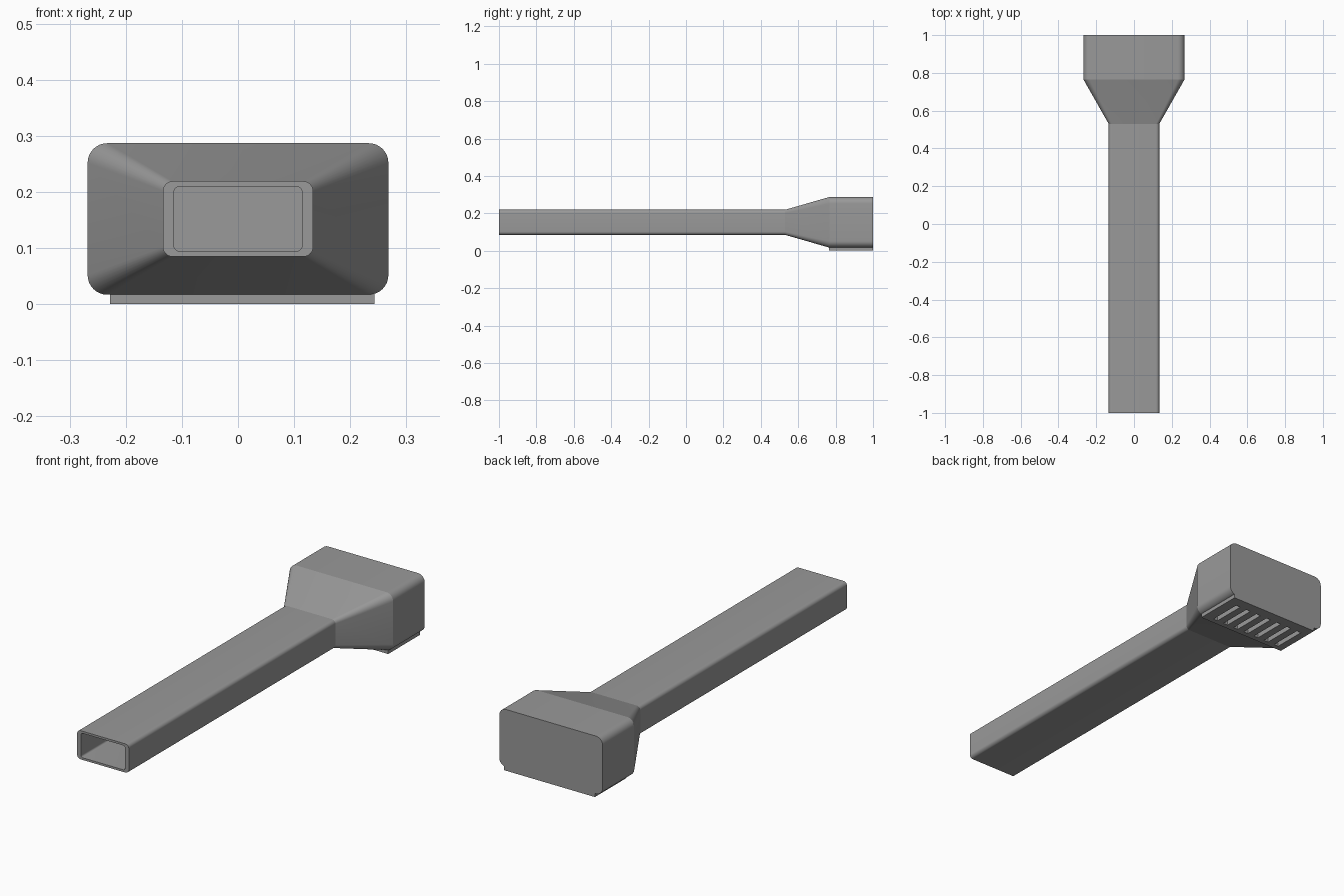
import bpy, bmesh
from math import cos, sin, pi, radians

if "Cube" in bpy.data.objects:
    bpy.data.objects.remove(bpy.data.objects["Cube"])

CZ = 0.152           # height of the duct axis
INNER = 0.85         # bore size relative to the outside
SEG = 8              # segments per rounded corner

grey = bpy.data.materials.new("dark_grey")
grey.diffuse_color = (0.32, 0.32, 0.32, 1)
grey.use_nodes = True
grey.node_tree.nodes["Principled BSDF"].inputs["Base Color"].default_value = grey.diffuse_color


def rounded_ring(bm, y, hx, hz, r):
    """Rounded rectangle of vertices in the plane at y."""
    ring = []
    for k, (sx, sz) in enumerate([(1, 1), (-1, 1), (-1, -1), (1, -1)]):
        for i in range(SEG + 1):
            a = (k + i / SEG) * pi / 2
            ring.append(bm.verts.new((sx * (hx - r) + r * cos(a), y,
                                      CZ + sz * (hz - r) + r * sin(a))))
    return ring


def add_box(bm, x0, x1, y0, y1, z0, z1):
    vs = bmesh.ops.create_cube(bm, size=1)["verts"]
    bmesh.ops.scale(bm, vec=(x1 - x0, y1 - y0, z1 - z0), verts=vs)
    bmesh.ops.translate(bm, vec=((x0 + x1) / 2, (y0 + y1) / 2, (z0 + z1) / 2), verts=vs)


def make_object(name, bm):
    bmesh.ops.recalc_face_normals(bm, faces=bm.faces)
    mesh = bpy.data.meshes.new(name)
    bm.to_mesh(mesh)
    bm.free()
    mesh.materials.append(grey)
    ob = bpy.data.objects.new(name, mesh)
    bpy.context.collection.objects.link(ob)
    return ob


# Hollow duct: loft along the outside, fold in at the mouth, back along the bore
stations = [(1.0, 0.268, 0.135, 0.035), (0.766, 0.268, 0.135, 0.035),
            (0.53, 0.134, 0.0672, 0.0175), (-1.0, 0.134, 0.0672, 0.0175)]
bore = [(min(y, 0.97), hx * INNER, hz * INNER, r * 0.5)
        for y, hx, hz, r in reversed(stations)]
bm = bmesh.new()
rings = [rounded_ring(bm, *s) for s in stations + bore]
for a, b in zip(rings, rings[1:]):
    for i in range(len(a)):
        j = (i + 1) % len(a)
        bm.faces.new((a[i], a[j], b[j], b[i]))
bm.faces.new(rings[0])
bm.faces.new(rings[-1])
duct = make_object("duct", bm)

# Vent plate under the head
bm = bmesh.new()
add_box(bm, -0.228, 0.243, 0.765, 1.0, 0.0, 0.0195)
plate = make_object("vent_plate", bm)

# Row of slots cut through plate and head floor
bm = bmesh.new()
for i in range(-3, 4):
    x = i * 0.06
    add_box(bm, x - 0.012, x + 0.012, 0.79, 0.95, -0.02, 0.06)
cutter = make_object("slot_cutter", bm)
cutter.hide_render = True

for ob in (duct, plate):
    bpy.ops.object.select_all(action='DESELECT')
    ob.select_set(True)
    bpy.context.view_layer.objects.active = ob
    mod = ob.modifiers.new("slots", 'BOOLEAN')
    mod.operation = 'DIFFERENCE'
    mod.solver = 'EXACT'
    mod.object = cutter
    bpy.ops.object.modifier_apply(modifier=mod.name)
    bpy.ops.object.shade_smooth_by_angle(angle=radians(14))

bpy.data.objects.remove(cutter)
